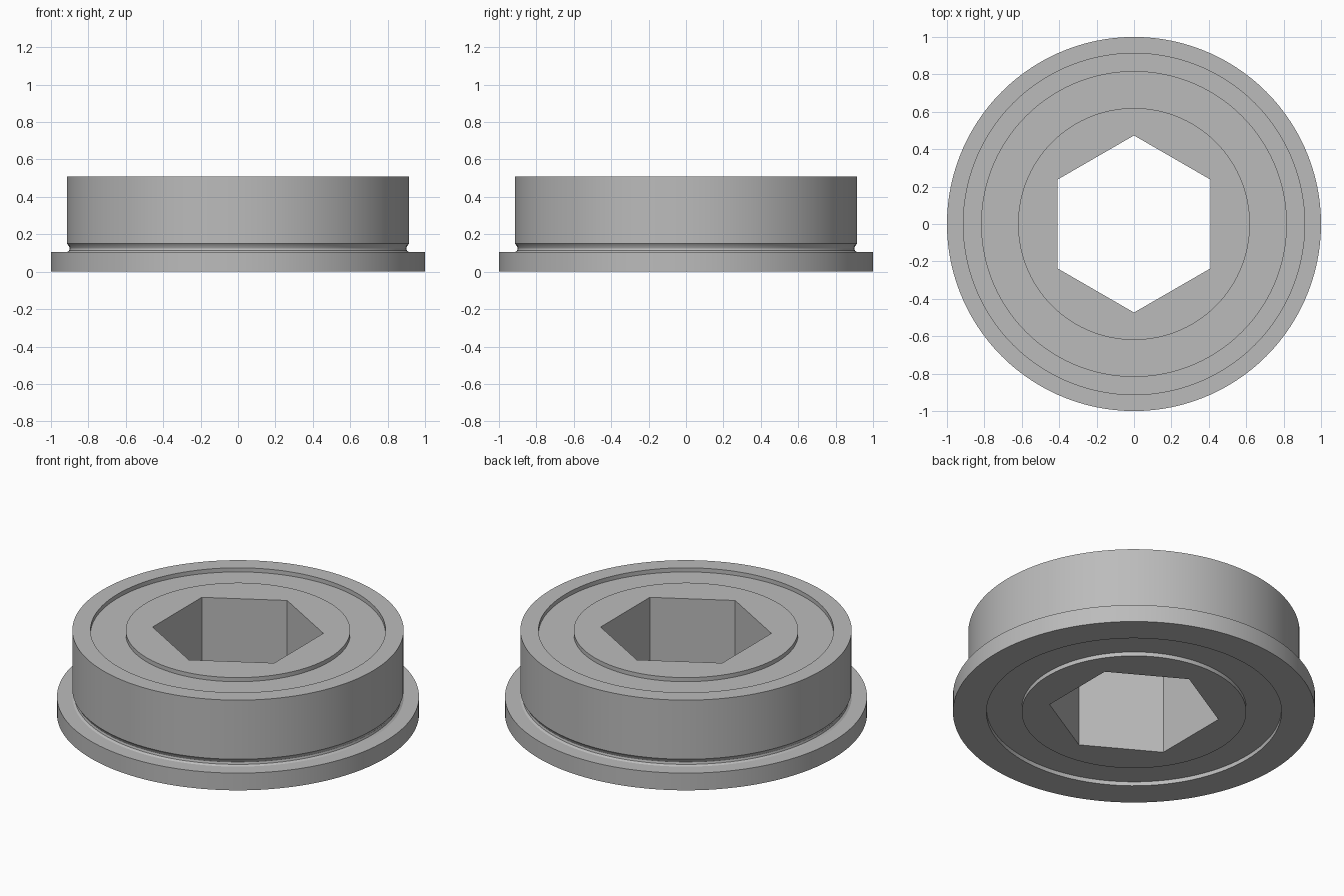
import bpy
import bmesh
import math

cube = bpy.data.objects.get("Cube")
if cube:
    bpy.data.objects.remove(cube, do_unlink=True)

SEGMENTS = 120
HEIGHT = 0.51
RECESS = 0.025
INNER_R = 0.62
OUTER_R = 0.815
HEX_APOTHEM = 0.41

steel = bpy.data.materials.new("brushed_steel")
steel.use_nodes = True
steel.diffuse_color = (0.5, 0.5, 0.5, 1)
steel.node_tree.nodes["Principled BSDF"].inputs["Base Color"].default_value = (0.5, 0.5, 0.5, 1)


def hex_radius(angle):
    """Distance to a hexagon side, with corners on the y axis."""
    third = math.pi / 3
    offset = (angle + third / 2) % third - third / 2
    return HEX_APOTHEM / math.cos(offset)


def revolve(name, profile):
    """Spin a closed (radius, z) profile; a radius may be a function of angle."""
    bm = bmesh.new()
    rings = []
    for i in range(SEGMENTS):
        a = 2 * math.pi * i / SEGMENTS
        ring = []
        for radius, z in profile:
            r = radius(a) if callable(radius) else radius
            ring.append(bm.verts.new((r * math.cos(a), r * math.sin(a), z)))
        rings.append(ring)
    count = len(profile)
    for i in range(SEGMENTS):
        a, b = rings[i], rings[(i + 1) % SEGMENTS]
        for j in range(count):
            k = (j + 1) % count
            bm.faces.new((a[j], b[j], b[k], a[k]))
    bmesh.ops.recalc_face_normals(bm, faces=bm.faces)
    mesh = bpy.data.meshes.new(name)
    bm.to_mesh(mesh)
    bm.free()
    mesh.materials.append(steel)
    obj = bpy.data.objects.new(name, mesh)
    bpy.context.collection.objects.link(obj)
    bpy.ops.object.select_all(action='DESELECT')
    obj.select_set(True)
    bpy.context.view_layer.objects.active = obj
    bpy.ops.object.shade_smooth_by_angle(angle=math.radians(30))
    return obj


# Outer ring with flange and a small relief groove above it
revolve("outer_ring", [
    (OUTER_R, 0), (1, 0), (1, 0.105), (0.915, 0.105),
    (0.903, 0.113), (0.9, 0.125), (0.904, 0.137), (0.915, 0.15),
    (0.915, HEIGHT), (OUTER_R, HEIGHT),
])

# Recessed shield closing the gap on both sides
revolve("shield", [
    (INNER_R, RECESS), (OUTER_R, RECESS),
    (OUTER_R, HEIGHT - RECESS), (INNER_R, HEIGHT - RECESS),
])

# Inner ring with hexagonal bore
revolve("inner_ring", [
    (hex_radius, 0), (INNER_R, 0), (INNER_R, HEIGHT), (hex_radius, HEIGHT),
])
